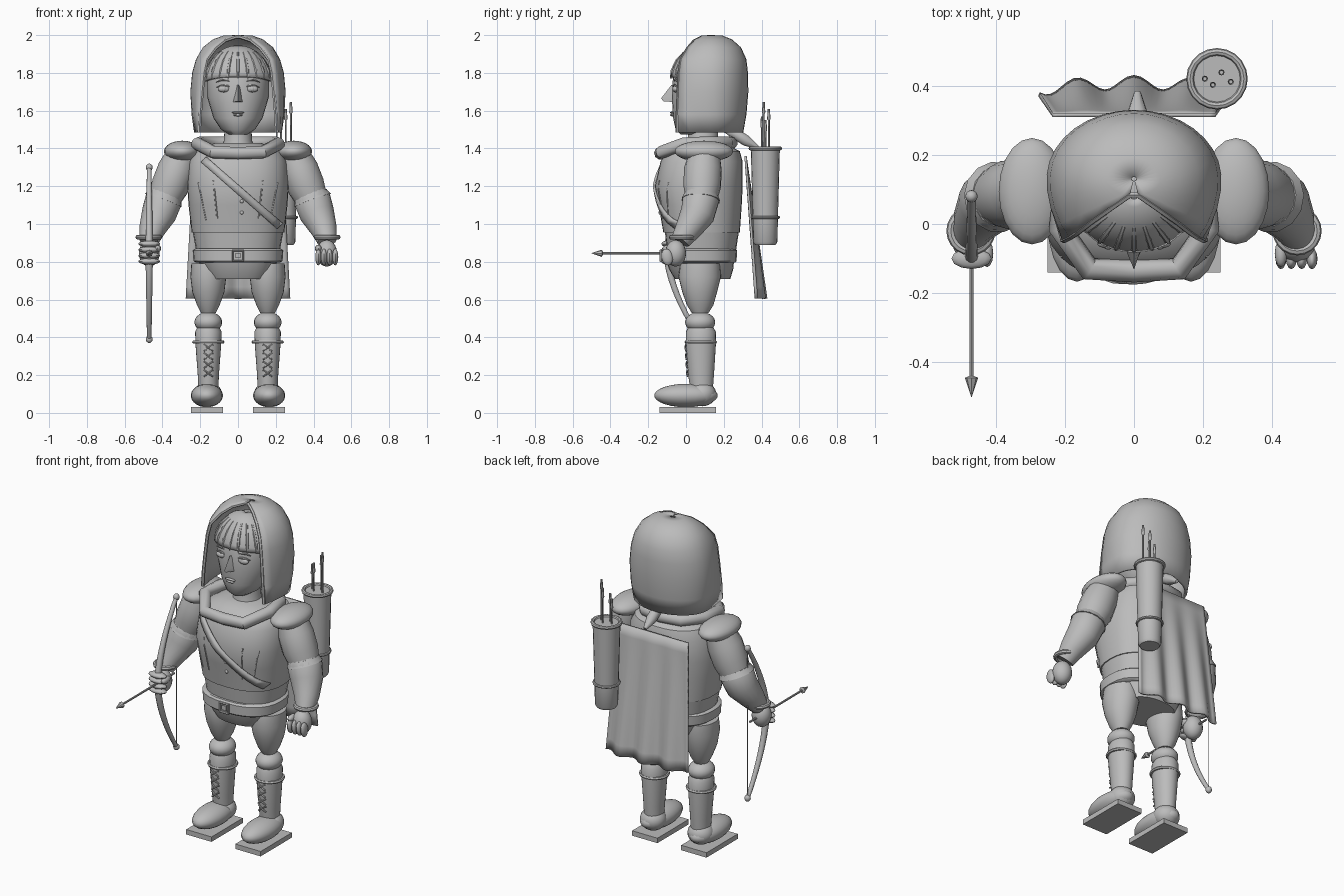
import bpy, bmesh, math
from mathutils import Vector as V, Matrix

if "Cube" in bpy.data.objects:
    bpy.data.objects.remove(bpy.data.objects["Cube"])

grey = bpy.data.materials.new("plain grey")
grey.diffuse_color = (0.5, 0.5, 0.5, 1)
grey.use_nodes = True
grey.node_tree.nodes["Principled BSDF"].inputs["Base Color"].default_value = grey.diffuse_color


def finish(name, bm, angle=40):
    bmesh.ops.recalc_face_normals(bm, faces=bm.faces)
    me = bpy.data.meshes.new(name)
    bm.to_mesh(me)
    bm.free()
    ob = bpy.data.objects.new(name, me)
    bpy.context.collection.objects.link(ob)
    me.materials.append(grey)
    bpy.ops.object.select_all(action='DESELECT')
    ob.select_set(True)
    bpy.context.view_layer.objects.active = ob
    bpy.ops.object.shade_smooth_by_angle(angle=math.radians(angle))
    return ob


def skin(name, rings, closed=False, angle=40):
    """Bridge equal rings of points; cap the ends unless closed."""
    bm = bmesh.new()
    vs = [[bm.verts.new(p) for p in r] for r in rings]
    n = len(vs[0])
    pairs = list(zip(vs, vs[1:])) + ([(vs[-1], vs[0])] if closed else [])
    for a, b in pairs:
        for i in range(n):
            j = (i + 1) % n
            bm.faces.new((a[i], a[j], b[j], b[i]))
    if not closed:
        bm.faces.new(vs[0])
        bm.faces.new(vs[-1])
    return finish(name, bm, angle)


def spow(v, e):
    return math.copysign(abs(v) ** e, v)


def loft(name, rows, n=2.0, x=0, sides=28):
    """Rows are (z, half width, front y, back y)."""
    rings = []
    for z, w, f, b in rows:
        ts = [2 * math.pi * i / sides for i in range(sides)]
        rings.append([(x + w * spow(math.cos(t), 2 / n),
                       (f + b) / 2 + (b - f) / 2 * spow(math.sin(t), 2 / n), z) for t in ts])
    return skin(name, rings)


def tube(name, pts, radii, sides=10, closed=False):
    pts = [V(p) for p in pts]
    k = len(pts)
    if not isinstance(radii, (list, tuple)):
        radii = [radii] * k
    rings, q, last = [], None, None
    for i, p in enumerate(pts):
        a = pts[i - 1] if i or closed else p
        b = pts[(i + 1) % k] if i < k - 1 or closed else p
        t = (b - a).normalized()
        q = t.to_track_quat('Z', 'Y') if q is None else last.rotation_difference(t) @ q
        last = t
        rings.append([p + q @ V((math.cos(u), math.sin(u), 0)) * radii[i]
                      for u in (2 * math.pi * j / sides for j in range(sides))])
    return skin(name, rings, closed)


def ball(name, loc, rad, rot_x=0, seg=20):
    bm = bmesh.new()
    m = Matrix.Translation(loc) @ Matrix.Rotation(rot_x, 4, 'X') @ Matrix.Diagonal((*rad, 1))
    bmesh.ops.create_uvsphere(bm, u_segments=seg, v_segments=seg * 2 // 3, radius=1, matrix=m)
    return finish(name, bm)


def box(name, loc, size):
    bm = bmesh.new()
    bmesh.ops.create_cube(bm, size=1, matrix=Matrix.Translation(loc) @ Matrix.Diagonal((*size, 1)))
    return finish(name, bm)


def circle(c, r, n=20):
    return [(c[0] + r * math.cos(2 * math.pi * i / n), c[1] + r * math.sin(2 * math.pi * i / n), c[2])
            for i in range(n)]


def sheet(name, grid, thick):
    bm = bmesh.new()
    vs = [[bm.verts.new(p) for p in r] for r in grid]
    for a, b in zip(vs, vs[1:]):
        for i in range(len(a) - 1):
            bm.faces.new((a[i], a[i + 1], b[i + 1], b[i]))
    ob = finish(name, bm)
    mod = ob.modifiers.new("thickness", 'SOLIDIFY')
    mod.thickness = thick
    mod.offset = 0
    return ob


# Torso, waist, belt and tunic skirt
TORSO = [(.955, .245, -.12, .285), (1.1, .262, -.145, .295), (1.2, .268, -.165, .30),
         (1.33, .26, -.135, .30), (1.385, .23, -.105, .285), (1.43, .12, -.03, .2)]


def chest(x, z):
    """Front surface of the torso."""
    for a, b in zip(TORSO, TORSO[1:]):
        if a[0] <= z <= b[0]:
            w, f, k = [p + (q - p) * (z - a[0]) / (b[0] - a[0]) for p, q in zip(a[1:], b[1:])]
            return (f + k) / 2 - (k - f) / 2 * (1 - min(1, abs(x / w)) ** 2.4) ** (1 / 2.4)


loft("torso", TORSO, 2.4, sides=36)
loft("waist", [(.86, .222, -.10, .265), (.96, .24, -.112, .28)], 2.4)
loft("belt", [(.795, .222, -.115, .26), (.805, .236, -.125, .268), (.86, .24, -.125, .27),
              (.87, .225, -.115, .262)], 2.4)
loft("skirt", [(.71, .165, -.06, .235), (.76, .19, -.09, .25), (.81, .212, -.105, .255)], 2.4)
tube("buckle", [(x, -.133, z) for x, z in ((-.028, .805), (.028, .805), (.028, .86), (-.028, .86))],
     .008, 6, True)
box("buckle_plate", (0, -.13, .833), (.028, .012, .028))

# Chest strap, seams and buttons
strap = [(-.18 + .4 * t, 1.34 - .35 * t) for t in (i / 12 for i in range(13))]
sheet("chest_strap", [[(x + d, chest(x + d, z + d) - .006, z + d) for x, z in strap]
                      for d in (-.014, .014)], .012)
for s in (-1, 1):
    for x0, x1, top in ((.13, .11, 1.23), (.21, .17, 1.22)):
        tube("chest_seam", [(s * (x0 + (x1 - x0) * t), chest(x0 + (x1 - x0) * t, top - .2 * t), top - .2 * t)
                            for t in (0, .25, .5, .75, 1)], .004, 6)
for z in (1.06, 1.12, 1.18):
    ball("button", (.02, chest(.02, z), z), (.01, .008, .01), seg=10)

# Collar and neck
collar = [(0, -.135, 1.375), (.13, -.13, 1.38), (.215, -.01, 1.425), (.2, .12, 1.43), (.12, .22, 1.43)]
collar += [(0, .24, 1.43)] + [(-x, y, z) for x, y, z in collar[:0:-1]]
tube("collar", collar, .034, 10, True)
loft("neck", [(1.38, .095, -.01, .19), (1.44, .075, .01, .17), (1.52, .07, .01, .17)])

# Head and face
loft("head", [(1.475, .05, -.03, .12), (1.50, .09, -.055, .17), (1.56, .13, -.068, .22),
              (1.67, .163, -.075, .25), (1.8, .165, -.068, .25), (1.88, .13, -.03, .22),
              (1.92, .07, .02, .16)])
skin("nose", [[(-.012, -.06, 1.735), (.012, -.06, 1.735), (0, -.078, 1.735)],
              [(-.024, -.06, 1.67), (.024, -.06, 1.67), (0, -.132, 1.665)],
              [(-.03, -.06, 1.645), (.03, -.06, 1.645), (0, -.12, 1.65)]])
ball("upper_lip", (0, -.073, 1.59), (.034, .011, .006), seg=12)
ball("lower_lip", (0, -.073, 1.577), (.025, .012, .007), seg=12)
for s in (-1, 1):
    ball("eye", (s * .075, -.055, 1.715), (.033, .016, .018), seg=14)
    ball("pupil", (s * .075, -.067, 1.715), (.012, .007, .013), seg=10)
    for dz, y, nm in ((.02, -.062, "eyelid"), (.048, -.06, "eyebrow")):
        tube(nm, [(s * (.075 + .04 * t), y + .018 * max(t, 0), 1.715 + dz - .012 * t * t)
                  for t in (-1, -.5, 0, .5, 1)], [.002, .005, .006, .005, .002], 6)


# Hair fringe with strands
def hair(a, p, k=1.0):
    return (.178 * k * math.sin(p) * math.sin(a), .08 - .16 * k * math.sin(p) * math.cos(a),
            1.74 + .2 * math.cos(p))


angs = [math.radians(-100 + 10 * i) for i in range(21)]
sheet("hair", [[hair(a, .05 + 1.33 * i / 10 + .12 * (i / 10) * abs(math.sin(a)) ** 3) for a in angs]
               for i in range(11)], .012)
for i in range(9):
    a = math.radians(-68 + 17 * i)
    tube("hair_strand", [hair(a, p, 1.03) for p in (.3, .6, .9, 1.2, 1.42)],
         [.003, .007, .009, .009, .003], 6)

# Hood: rows are z, half width, back y, opening half width, front y
hood = []
for z, w, b, o, f in ((1.485, .225, .295, .205, -.045), (1.58, .238, .312, .2, -.045),
                      (1.70, .245, .322, .19, -.04), (1.80, .235, .32, .18, -.035),
                      (1.87, .215, .312, .165, -.025), (1.93, .18, .285, .12, .01),
                      (1.97, .13, .24, .07, .045), (1.99, .075, .19, .012, .085)):
    tm = math.pi - math.asin(o / w)
    row = []
    for i in range(25):
        t = -tm + 2 * tm * i / 24
        c = math.cos(t)
        cy = .13
        row.append((w * math.sin(t), cy + ((b - cy) * c if c > 0 else (cy - f) * c / abs(math.cos(tm))), z))
    hood.append(row)
hood.append([(p[0] * .1, .13 + (p[1] - .13) * .1, 1.992) for p in hood[-1]])
sheet("hood", hood, .016)
tube("hood_rim", [r[0] for r in hood[:-1]] + [r[-1] for r in hood[-2::-1]], .01, 6)

# Shoulders, arms, legs and feet
for s in (-1, 1):
    ball("shoulder_pad", (s * .295, .095, 1.385), (.097, .155, .056))
    tube("upper_arm", [(s * .29, .1, 1.38), (s * .325, .09, 1.29), (s * .36, .085, 1.2), (s * .4, .08, 1.11)],
         [.08, .1, .1, .08], 18)
    tube("forearm", [(s * .38, .08, 1.17), (s * .393, .078, 1.13), (s * .42, .06, 1.05),
                     (s * .455, .01, .97), (s * .472, -.03, .91)], [.08, .098, .092, .07, .052], 18)
    tube("elbow_cuff", [(s * .384, .08, 1.155), (s * .395, .078, 1.125)], [.09, .103], 14)
    tube("wrist_band", circle((s * .472, -.02, .93), .058), .013, 8, True)
    ball("palm", (s * .47, -.055, .845), (.055, .055, .07))
    for i in range(4):
        if s < 0:
            ball("finger", (-.47, -.1, .802 + .031 * i), (.058, .03, .017), seg=12)
        else:
            ball("finger", (.425 + .03 * i, -.1, .825), (.016, .03, .045), .2, 12)
    ball("thumb", (s * .425, -.085, .87), (.018, .04, .02), seg=12)

    x = s * .157
    loft("thigh", [(.53, .04, .03, .12), (.57, .06, .005, .145), (.64, .085, -.02, .165),
                   (.72, .095, -.04, .185), (.79, .09, -.03, .18)], x=x)
    ball("knee", (x, .075, .48), (.073, .08, .055))
    loft("shin", [(.1, .052, .025, .14), (.2, .056, .012, .148), (.36, .068, -.002, .158),
                  (.43, .07, .0, .158), (.46, .055, .015, .14)], x=x)
    tube("boot_band", circle((x, .078, .375), .077), .009, 6, True)
    for z in (.21, .255, .3, .345):
        y = .008 - .06 * (z - .21)
        for d in (-1, 1):
            tube("boot_lace", [(x - .024 * d, y, z - .017), (x, y - .004, z), (x + .024 * d, y, z + .017)], .005, 6)
    ball("boot", (s * .165, .0, .092), (.085, .168, .062))
    ball("heel", (s * .16, .085, .1), (.075, .075, .065))
    box("sole", (s * .165, .01, .015), (.17, .3, .03))

# Cape hanging away from the back, with folds
cape = []
for j in range(13):
    t = j / 12
    cape.append([((.235 + .04 * t) * u, .315 + t * (.09 + .02 * math.cos(u * 10.5)) - .02 * t * u * u,
                  1.36 - .755 * t) for u in (-1 + i / 16 for i in range(33))])
sheet("cape", cape, .012)
tube("cape_tie", [(.01, .2, 1.5), (.01, .25, 1.485), (.01, .32, 1.44), (.01, .38, 1.405)],
     [.012, .03, .03, .01], 10)

# Quiver and its arrows
q = (.24, .42)
tube("quiver", [(*q, z) for z in (.89, .905, 1.04, 1.40)], [.055, .064, .067, .077], 20)
tube("quiver_rim", circle((*q, 1.40), .078), .011, 8, True)
tube("quiver_band", circle((*q, 1.035), .07), .008, 8, True)
for dx, top in ((-.035, 1.55), (-.012, 1.57), (.013, 1.61), (.04, 1.645)):
    dy = .02 * math.sin(dx * 90)
    tube("spare_arrow", [(q[0] + dx, q[1] + dy, 1.35), (q[0] + dx, q[1] + dy, top - .06),
                         (q[0] + dx, q[1] + dy, top - .055), (q[0] + dx, q[1] + dy, top)],
         [.005, .005, .009, .006], 8)

# Bow, string and nocked arrow
bx = -.47
tube("bow", [(bx, -.1 + .18 * abs(u) ** 1.7, .845 + .455 * u) for u in (-1 + i / 10 for i in range(21))],
     [.012 + .008 * (1 - abs(-1 + i / 10)) for i in range(21)], 10)
for s in (-1, 1):
    ball("bow_tip", (bx, .08, .845 + .455 * s), (.018, .018, .02), seg=12)
tube("bow_string", [(bx, .08, .39), (bx, .08, 1.3)], .002, 5)
tube("arrow_shaft", [(bx, .06, .845), (bx, -.45, .845)], .006, 8)
tube("arrow_head", [(bx, -.44, .845), (bx, -.445, .845), (bx, -.5, .845)], [.008, .019, .001], 8)
